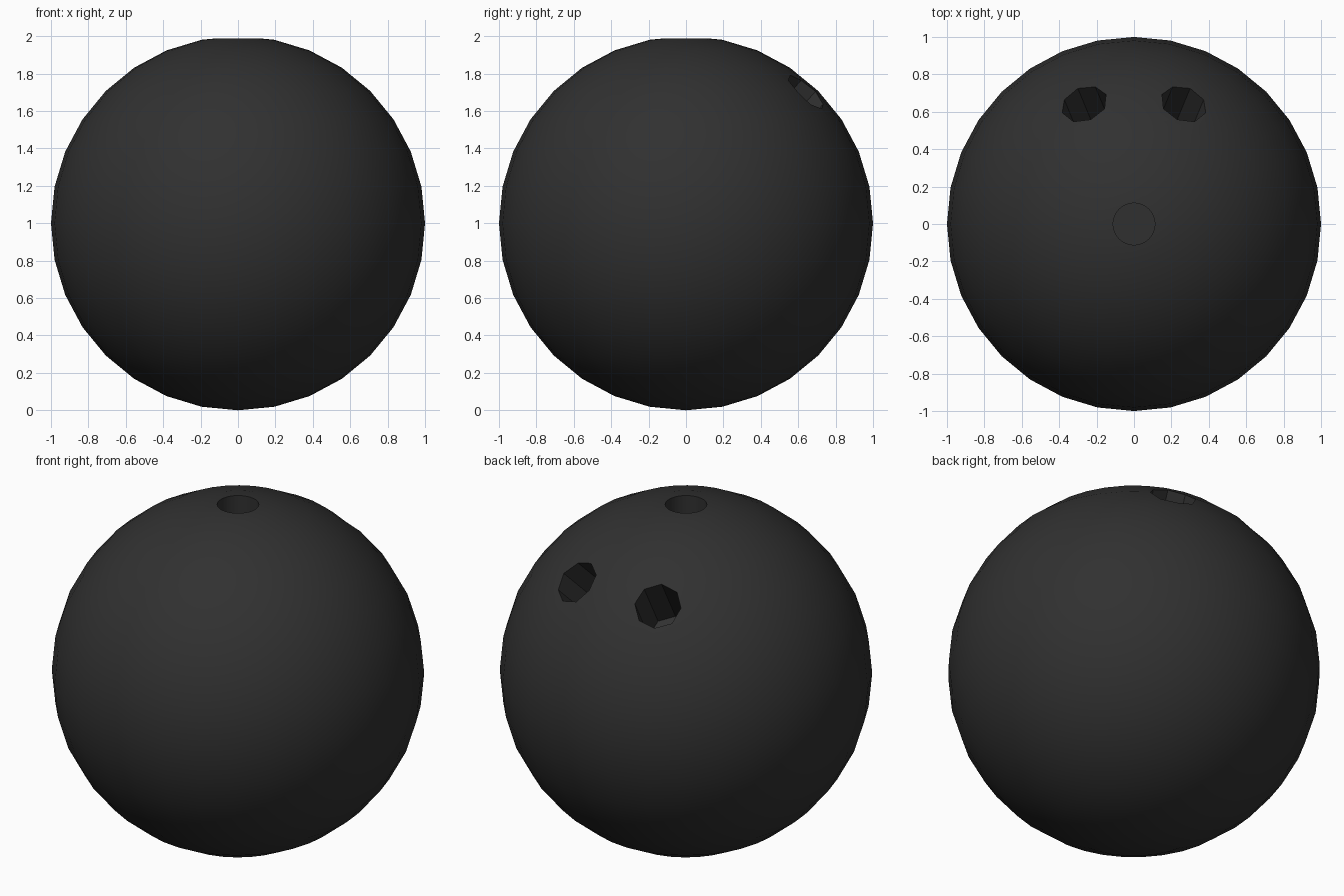
import bpy
from mathutils import Vector, Matrix

if "Cube" in bpy.data.objects:
    bpy.data.objects.remove(bpy.data.objects["Cube"], do_unlink=True)

CENTRE = Vector((0, 0, 1))

# Glossy dark shell colour
shell = bpy.data.materials.new("charcoal")
shell.use_nodes = True
colour = (0.03, 0.03, 0.03, 1)
shell.diffuse_color = colour
shell.node_tree.nodes["Principled BSDF"].inputs["Base Color"].default_value = colour

# Ball body
bpy.ops.mesh.primitive_uv_sphere_add(segments=32, ring_count=16, radius=1, location=CENTRE)
ball = bpy.context.object
ball.name = "ball"
ball.data.materials.append(shell)


def drill(name, direction, radius, sides, depth):
    """Bore a round hole straight towards the centre of the ball."""
    out = Vector(direction).normalized()
    side = Vector((0, 0, 1)).cross(out)
    side = side.normalized() if side.length > 0.01 else Vector((1, 0, 0))
    up = out.cross(side)
    length = depth + 0.3
    bpy.ops.mesh.primitive_cylinder_add(vertices=sides, radius=radius, depth=length)
    cutter = bpy.context.object
    cutter.name = name
    cutter.data.materials.append(shell)
    turn = Matrix((side, up, out)).transposed().to_4x4()
    cutter.matrix_world = Matrix.Translation(CENTRE + out * (1 - depth + length / 2)) @ turn
    cutter.hide_render = True

    cut = ball.modifiers.new(name, "BOOLEAN")
    cut.operation = "DIFFERENCE"
    cut.solver = "EXACT"
    cut.object = cutter
    bpy.context.view_layer.objects.active = ball
    bpy.ops.object.modifier_apply(modifier=name)
    bpy.data.objects.remove(cutter, do_unlink=True)


# Thumb hole on top, two finger holes towards the back
drill("thumb_hole", (0, 0, 1), 0.112, 32, 0.5)
for label, x in (("left", 0.265), ("right", -0.265)):
    drill(label + "_finger_hole", (x, 0.64, 0.7), 0.127, 8, 0.5)

# Smooth shell, crisp hole rims
bpy.ops.object.select_all(action="DESELECT")
ball.select_set(True)
bpy.context.view_layer.objects.active = ball
bpy.ops.object.shade_smooth_by_angle(angle=0.524)
